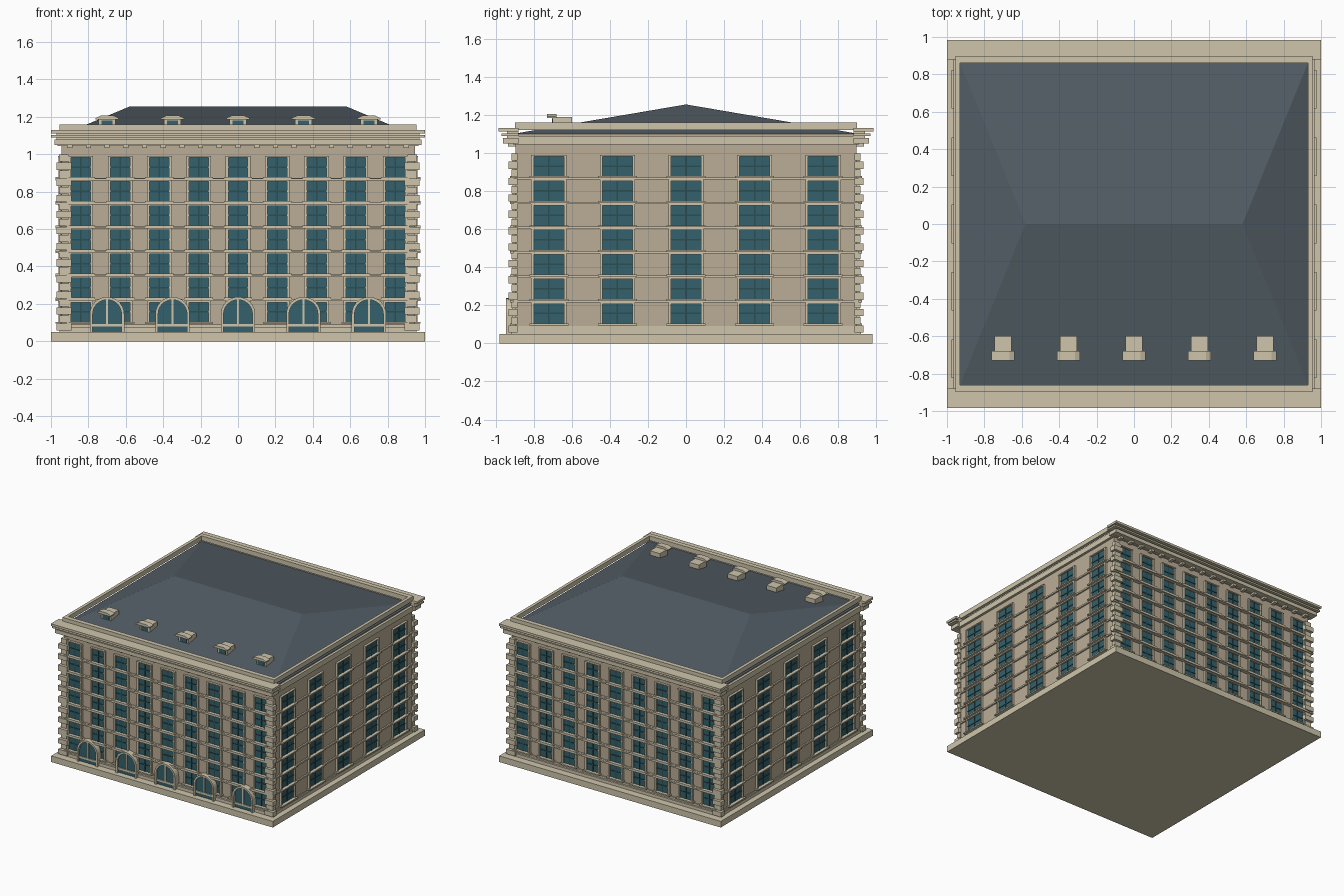
import bpy, bmesh
from math import pi, cos, sin
from mathutils import Matrix

if "Cube" in bpy.data.objects:
    bpy.data.objects.remove(bpy.data.objects["Cube"])


def mat(name, rgb):
    m = bpy.data.materials.new(name)
    m.diffuse_color = (*rgb, 1)
    m.use_nodes = True
    m.node_tree.nodes["Principled BSDF"].inputs["Base Color"].default_value = m.diffuse_color
    return m


STONE = mat("wall_stone", (0.50, 0.42, 0.31))
TRIM = mat("pale_trim", (0.62, 0.56, 0.41))
GLASS = mat("teal_glass", (0.035, 0.12, 0.15))
BARS = mat("dark_bars", (0.025, 0.075, 0.08))
SLATE = mat("slate", (0.085, 0.11, 0.13))


class Part:
    """Collects boxes and prisms into one object."""
    def __init__(self, name, material):
        self.name, self.material, self.bm = name, material, bmesh.new()

    def box(self, x0, x1, y0, y1, z0, z1, turn=0):
        m = (Matrix.Rotation(turn, 4, 'Z')
             @ Matrix.Translation(((x0 + x1) / 2, (y0 + y1) / 2, (z0 + z1) / 2))
             @ Matrix.Diagonal((x1 - x0, y1 - y0, z1 - z0, 1)))
        bmesh.ops.create_cube(self.bm, size=1, matrix=m)

    def prism(self, pts, y0, y1):
        # outline in x,z pushed along y
        f = self.bm.faces.new([self.bm.verts.new((x, y0, z)) for x, z in pts])
        new = bmesh.ops.extrude_face_region(self.bm, geom=[f])['geom']
        bmesh.ops.translate(self.bm, vec=(0, y1 - y0, 0),
                            verts=[v for v in new if isinstance(v, bmesh.types.BMVert)])

    def done(self):
        bmesh.ops.recalc_face_normals(self.bm, faces=self.bm.faces)
        me = bpy.data.meshes.new(self.name)
        self.bm.to_mesh(me)
        self.bm.free()
        me.materials.append(self.material)
        ob = bpy.data.objects.new(self.name, me)
        bpy.context.collection.objects.link(ob)


def arc(cx, cz, r, n=16):
    return [(cx + r * cos(pi * i / n), cz + r * sin(pi * i / n)) for i in range(n + 1)]


WX, WY = 0.945, 0.895          # wall half sizes
FLOORS = [0.155 + 0.129 * i for i in range(7)]
BAYS = [-0.70, -0.35, 0, 0.35, 0.70]

# plinth and main block
plinth = Part("plinth", TRIM)
plinth.box(-1, 1, -0.98, 0.98, 0, 0.05)
plinth.done()
body = Part("main_walls", STONE)
body.box(-WX, WX, -WY, WY, 0.05, 1.10)
body.done()

# windows on all four faces: turn, wall distance, columns, half width
glass = Part("window_glass", GLASS)
bars = Part("window_bars", BARS)
frame = Part("window_surrounds", TRIM)
front_cols = [0.21 * i for i in range(-4, 5)]
side_cols = [0.36 * i for i in range(-2, 3)]
for turn, d, cols, hw in ((0, WY, front_cols, 0.053), (pi, WY, front_cols, 0.053),
                          (pi / 2, WX, side_cols, 0.08), (-pi / 2, WX, side_cols, 0.08)):
    for c in cols:
        for z in FLOORS:
            b, t = z - 0.053, z + 0.053
            glass.box(c - hw, c + hw, -d - 0.004, -d + 0.01, b, t, turn)
            bars.box(c - 0.004, c + 0.004, -d - 0.008, -d, b, t, turn)
            bars.box(c - hw, c + hw, -d - 0.008, -d, z - 0.002, z + 0.006, turn)
            for s in (-1, 1):
                e = c + s * (hw + 0.006)
                frame.box(e - 0.007, e + 0.007, -d - 0.016, -d, b, t, turn)
            frame.box(c - hw - 0.013, c + hw + 0.013, -d - 0.018, -d, t, t + 0.008, turn)
            frame.box(c - hw - 0.023, c + hw + 0.023, -d - 0.03, -d, b - 0.008, b + 0.002, turn)
for p in (glass, bars, frame):
    p.done()

# string courses and stepped base
course = Part("string_courses", TRIM)
for z in FLOORS[:-1]:
    course.box(-0.957, 0.957, -0.910, 0.910, z + 0.060, z + 0.072)
    for s in (-1, 1):
        course.box(-0.975, 0.975, s * 0.915 - 0.01, s * 0.915 + 0.01, z + 0.060, z + 0.070)
course.box(-0.955, 0.955, -0.92, 0.92, 0.05, 0.075)
course.box(-0.95, 0.95, -0.905, 0.905, 0.075, 0.09)
course.done()

# alternating corner quoins
quoin = Part("corner_quoins", TRIM)
for sx in (-1, 1):
    for sy in (-1, 1):
        for i in range(22):
            z = 0.057 + i * 0.043
            inner, outer, y = ((0.890, 0.970, 0.932), (0.905, 0.957, 0.917))[i % 2]
            xs, ys = sorted((sx * inner, sx * outer)), sorted((sy * 0.885, sy * y))
            quoin.box(*xs, *ys, z, z + 0.038)
quoin.done()

# cornice: full band, deeper front and back shelves, dentils
cornice = Part("cornice", TRIM)
cornice.box(-0.965, 0.965, -0.91, 0.91, 1.045, 1.088)
dentil = Part("dentils", TRIM)
for s in (-1, 1):
    def shelf(part, x0, x1, y, z0, z1):
        part.box(x0, x1, *sorted((s * 0.88, s * y)), z0, z1)
    shelf(cornice, -0.98, 0.98, 0.96, 1.05, 1.08)
    shelf(cornice, -0.97, 0.97, 0.94, 1.08, 1.12)
    shelf(cornice, -1, 1, 0.97, 1.09, 1.103)
    shelf(cornice, -1, 1, 0.985, 1.112, 1.130)
    for i in range(19):
        x = -0.90 + 0.1 * i
        shelf(dentil, x - 0.014, x + 0.014, 0.935, 1.033, 1.05)
cornice.done()
dentil.done()

# parapet ring
parapet = Part("parapet", TRIM)
for s in (-1, 1):
    parapet.box(-0.955, 0.955, *sorted((s * 0.86, s * 0.897)), 1.122, 1.16)
    parapet.box(*sorted((s * 0.93, s * 0.955)), -0.86, 0.86, 1.122, 1.16)
parapet.done()

# shallow hipped roof
roof = Part("hipped_roof", SLATE)
base = [roof.bm.verts.new((x, y, 1.10)) for x, y in
        ((-0.95, -0.91), (0.95, -0.91), (0.95, 0.91), (-0.95, 0.91))]
ra, rb = [roof.bm.verts.new((x, 0, 1.255)) for x in (-0.58, 0.58)]
a, b, c, d = base
for f in ((a, b, rb, ra), (b, c, rb), (c, d, ra, rb), (d, a, ra), (d, c, b, a)):
    roof.bm.faces.new(f)
roof.done()

# dormers along the front slope
dormer = Part("dormers", TRIM)
dormer_glass = Part("dormer_glass", GLASS)
for x in BAYS:
    dormer.box(x - 0.045, x + 0.045, -0.70, -0.60, 1.125, 1.188)
    hood = [(x + 0.062, 1.185), (x + 0.062, 1.193), (x + 0.035, 1.206),
            (x - 0.035, 1.206), (x - 0.062, 1.193), (x - 0.062, 1.185)]
    dormer.prism(hood, -0.73, -0.68)
    dormer_glass.box(x - 0.03, x + 0.03, -0.705, -0.69, 1.14, 1.18)
dormer.done()
dormer_glass.done()

# arched ground-floor openings on the front
arch = Part("arch_surrounds", TRIM)
arch_glass = Part("arch_glass", GLASS)
for x in BAYS:
    outer = [(x + 0.092, 0.05)] + arc(x, 0.145, 0.092) + [(x - 0.092, 0.05)]
    inner = [(x + 0.077, 0.05)] + arc(x, 0.145, 0.077) + [(x - 0.077, 0.05)]
    arch.prism(outer + inner[::-1], -0.945, -0.89)
    arch_glass.prism(inner, -0.930, -0.89)
    arch.box(x - 0.005, x + 0.005, -0.938, -0.92, 0.09, 0.22)
    arch.box(x - 0.077, x + 0.077, -0.938, -0.92, 0.078, 0.093)
arch.done()
arch_glass.done()
